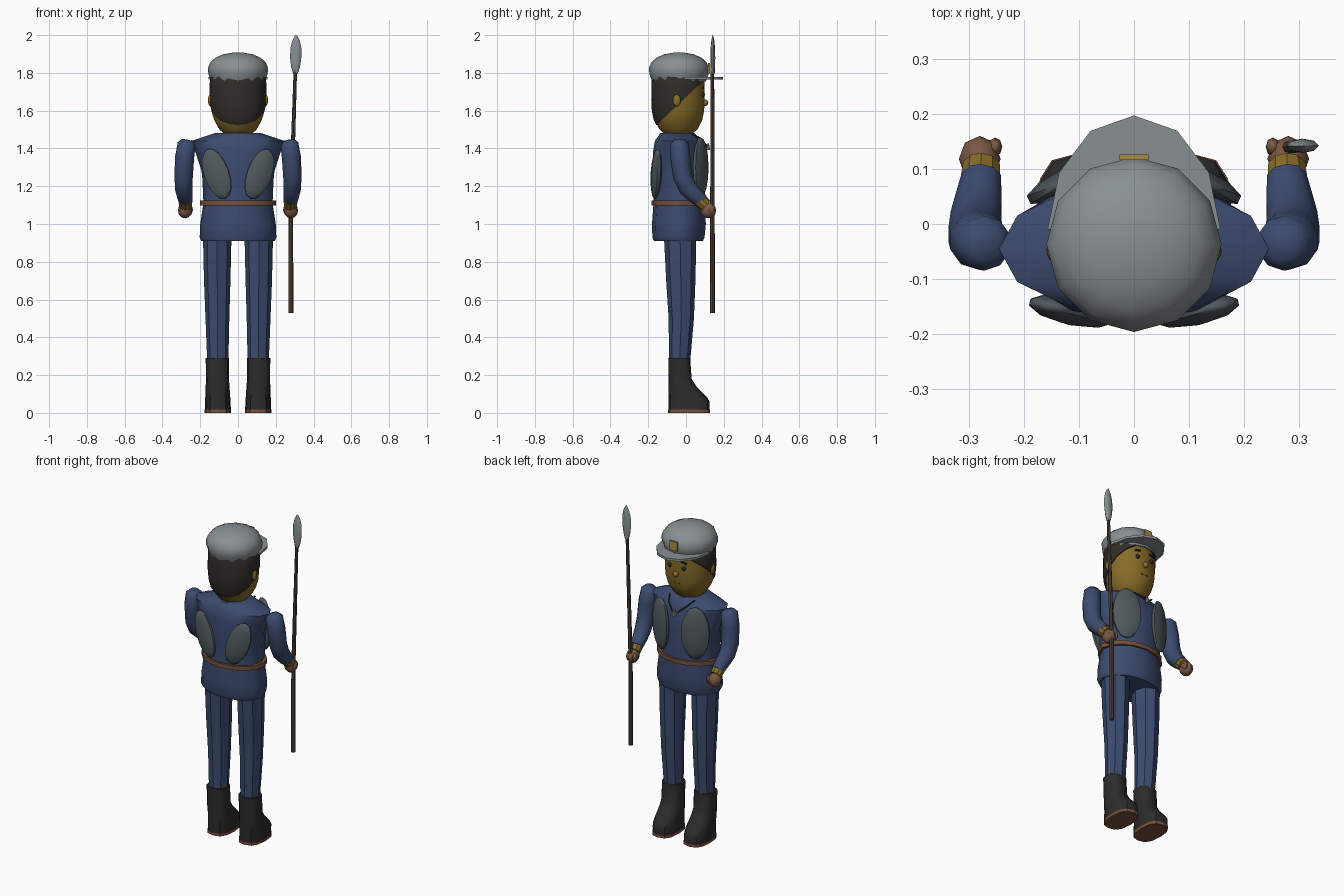
import bpy, bmesh, math
from mathutils import Vector, Matrix

if "Cube" in bpy.data.objects:
    bpy.data.objects.remove(bpy.data.objects["Cube"])


def mat(name, rgb):
    m = bpy.data.materials.new(name)
    m.diffuse_color = (*rgb, 1)
    m.use_nodes = True
    m.node_tree.nodes["Principled BSDF"].inputs["Base Color"].default_value = m.diffuse_color
    return m


BLUE = mat("blue_cloth", (0.045, 0.07, 0.16))
SKIN = mat("skin", (0.24, 0.15, 0.02))
HAND = mat("hand_brown", (0.2, 0.1, 0.06))
HAIR = mat("hair_dark", (0.03, 0.026, 0.022))
BLACK = mat("boot_black", (0.025, 0.025, 0.025))
BROWN = mat("leather", (0.18, 0.08, 0.045))
WOOD = mat("wood", (0.09, 0.06, 0.045))
GOLD = mat("gold", (0.4, 0.26, 0.06))
GREY = mat("cap_grey", (0.25, 0.28, 0.29))
SLATE = mat("slate", (0.08, 0.1, 0.11))


def finish(name, bm, material, angle=40):
    bmesh.ops.recalc_face_normals(bm, faces=bm.faces)
    me = bpy.data.meshes.new(name)
    bm.to_mesh(me)
    bm.free()
    me.materials.append(material)
    ob = bpy.data.objects.new(name, me)
    bpy.context.collection.objects.link(ob)
    bpy.ops.object.select_all(action='DESELECT')
    ob.select_set(True)
    bpy.context.view_layer.objects.active = ob
    bpy.ops.object.shade_smooth_by_angle(angle=math.radians(angle))
    return ob


def skin_rings(rings):
    bm = bmesh.new()
    vs = [[bm.verts.new(p) for p in r] for r in rings]
    n = len(vs[0])
    for a, b in zip(vs, vs[1:]):
        for i in range(n):
            bm.faces.new((a[i], a[(i + 1) % n], b[(i + 1) % n], b[i]))
    bm.faces.new(vs[0])
    bm.faces.new(vs[-1])
    return bm


def loft(sections, n=12, power=1.0):
    """Stack of horizontal ovals: (z, centre x, half width, y min, y max)."""
    def pw(v):
        return math.copysign(abs(v) ** power, v)
    rings = []
    for z, cx, rx, y0, y1 in sections:
        ring = []
        for i in range(n):
            t = 2 * math.pi * i / n
            ring.append((cx + rx * pw(math.cos(t)),
                         (y0 + y1) / 2 + (y1 - y0) / 2 * pw(math.sin(t)), z))
        rings.append(ring)
    return skin_rings(rings)


def tube(points, n=8):
    """Round tube through (x, y, z, radius) points."""
    ps = [Vector(p[:3]) for p in points]
    rings = []
    for i, p in enumerate(ps):
        d = (ps[min(i + 1, len(ps) - 1)] - ps[max(i - 1, 0)]).normalized()
        u = d.orthogonal() if abs(d.x) > 0.9 else d.cross(Vector((1, 0, 0)))
        u.normalize()
        w = d.cross(u)
        r = points[i][3]
        rings.append([p + r * (u * math.cos(a) + w * math.sin(a))
                      for a in (2 * math.pi * k / n for k in range(n))])
    return skin_rings(rings)


def blob(name, loc, radii, material, rot=Matrix(), u=12, v=8):
    bm = bmesh.new()
    bmesh.ops.create_uvsphere(bm, u_segments=u, v_segments=v, radius=1)
    bm.transform(Matrix.Translation(loc) @ rot @ Matrix.Diagonal((*radii, 1)))
    return finish(name, bm, material)


def box(name, loc, size, material, rot=Matrix()):
    bm = bmesh.new()
    bmesh.ops.create_cube(bm, size=1)
    bm.transform(Matrix.Translation(loc) @ rot @ Matrix.Diagonal((*size, 1)))
    return finish(name, bm, material, 30)


# jacket with flared skirt and wide shoulders
finish("jacket", loft([(0.91, 0, .195, -.17, .09), (0.93, 0, .203, -.178, .098),
                       (1.0, 0, .2, -.18, .105), (1.11, 0, .183, -.172, .1),
                       (1.27, 0, .19, -.178, .105), (1.38, 0, .225, -.175, .09),
                       (1.44, 0, .245, -.165, .075), (1.482, 0, .12, -.135, .045)]), BLUE, 50)

# belt: hollow band
bm = loft([(1.098, 0, .2, -.182, .11), (1.124, 0, .2, -.182, .11)], 16)
finish("belt", bm, BROWN, 30)

for s, side in ((-1, "left"), (1, "right")):
    # trousers
    finish(side + "_leg", loft([(.27, s * .107, .056, -.09, .022), (.5, s * .109, .063, -.092, .042),
                                (.7, s * .11, .07, -.105, .05), (.96, s * .11, .076, -.118, .055)], 8), BLUE)
    # boot and sole
    finish(side + "_boot", loft([(.014, s * .107, .069, -.093, .123), (.06, s * .107, .068, -.093, .125),
                                 (.085, s * .107, .066, -.093, .11), (.14, s * .108, .063, -.093, .055),
                                 (.18, s * .109, .061, -.093, .03), (.29, s * .109, .062, -.094, .022)],
                                12, .75), BLACK)
    finish(side + "_sole", loft([(0, s * .107, .071, -.095, .127), (.018, s * .107, .071, -.095, .127)],
                                12, .75), BROWN, 30)
    # sleeve, cuff, hand and thumb
    finish(side + "_sleeve", tube([(s * .268, -.036, 1.445, .03), (s * .272, -.035, 1.425, .05),
                                   (s * .283, -.03, 1.35, .053), (s * .288, -.018, 1.25, .051),
                                   (s * .287, .01, 1.19, .048), (s * .281, .05, 1.15, .043),
                                   (s * .277, .085, 1.12, .037)], 10), BLUE, 50)
    finish(side + "_cuff", tube([(s * .279, .072, 1.128, .038), (s * .277, .105, 1.097, .035)], 10), SKIN, 30)
    blob(side + "_hand", (s * .28, .118, 1.072), (.038, .042, .042), HAND, u=8, v=6)
    blob(side + "_thumb", (s * .252, .14, 1.075), (.013, .017, .025), HAND, u=8, v=6)
    # padded panels on chest and back
    blob(side + "_chest_panel", (s * .118, .078, 1.3), (.085, .026, .16), SLATE,
         Matrix.Rotation(-s * math.radians(25), 4, 'Z'), 10, 8)
    blob(side + "_back_panel", (s * .113, -.158, 1.265), (.07, .026, .14), SLATE,
         Matrix.Rotation(s * math.radians(12), 4, 'Z') @ Matrix.Rotation(s * math.radians(20), 4, 'Y'), 10, 8)
    # ear, eye, brow
    blob(side + "_ear", (s * .145, -.048, 1.655), (.014, .021, .033), SKIN)
    blob(side + "_eye", (s * .048, .09, 1.685), (.013, .01, .014), BLACK)
    box(side + "_brow", (s * .05, .093, 1.722), (.035, .012, .008), HAIR,
        Matrix.Rotation(s * .15, 4, 'Y'))
    # neck cord
    finish(side + "_cord", tube([(s * .085, .035, 1.478, .004), (s * .06, .082, 1.45, .004),
                                 (s * .02, .108, 1.415, .004), (0, .11, 1.41, .004)], 6), BLACK)

# pendant whistle
finish("pendant", tube([(0, .113, 1.425, .008), (0, .116, 1.392, .013)], 8), GREY)


# head, and hair as a slightly larger shell cut by a slanted plane
def head(grow):
    prof = [(1.455, .045, .04), (1.475, .072, .07), (1.5, .098, .1), (1.55, .126, .126),
            (1.6, .141, .136), (1.66, .147, .139), (1.72, .146, .138), (1.78, .143, .136), (1.83, .11, .11)]
    return loft([(z, 0, rx + grow, -.04 - ry - grow, -.04 + ry + grow) for z, rx, ry in prof], 16)


finish("head", head(0), SKIN)
bm = head(.005)
bmesh.ops.bisect_plane(bm, geom=bm.verts[:] + bm.edges[:] + bm.faces[:], plane_co=(0, .1, 1.765),
                       plane_no=(0, .24, -.255), clear_outer=True)
bmesh.ops.holes_fill(bm, edges=[e for e in bm.edges if e.is_boundary])
finish("hair", bm, HAIR)
blob("nose", (0, .1, 1.642), (.017, .018, .018), SKIN)
box("mouth", (0, .088, 1.585), (.045, .008, .006), HAIR)

# cap crown, visor and badge
finish("cap_crown", loft([(z, 0, r, -.037 - r, -.037 + r) for z, r in
                          ((1.755, .143), (1.775, .15), (1.795, .157), (1.825, .159), (1.855, .147),
                           (1.88, .12), (1.898, .08), (1.908, .025))], 12), GREY, 50)
bm = bmesh.new()
out = [bm.verts.new((.157 * math.cos(a), -.01 + .207 * math.sin(a), 1.765))
       for a in (math.pi * k / 6 for k in range(7))]
face = bm.faces.new(out)
ext = bmesh.ops.extrude_face_region(bm, geom=[face])
bmesh.ops.translate(bm, vec=(0, 0, .014), verts=[v for v in ext["geom"] if isinstance(v, bmesh.types.BMVert)])
finish("cap_visor", bm, GREY, 30)
box("cap_badge", (0, .121, 1.825), (.052, .01, .055), GOLD)

# spear
finish("spear_shaft", tube([(.28, .14, .53, .013), (.28, .14, 1.06, .012), (.291, .14, 1.42, .011),
                            (.304, .14, 1.83, .009)], 8), WOOD)
finish("spear_head", loft([(z, .304 + (z - 1.8) * .02, w, .142 - t, .142 + t) for z, w, t in
                           ((1.795, .012, .01), (1.83, .023, .012), (1.88, .03, .013), (1.93, .029, .012),
                            (1.97, .02, .008), (1.99, .01, .004), (2.0, .002, .001))], 8), GREY)
